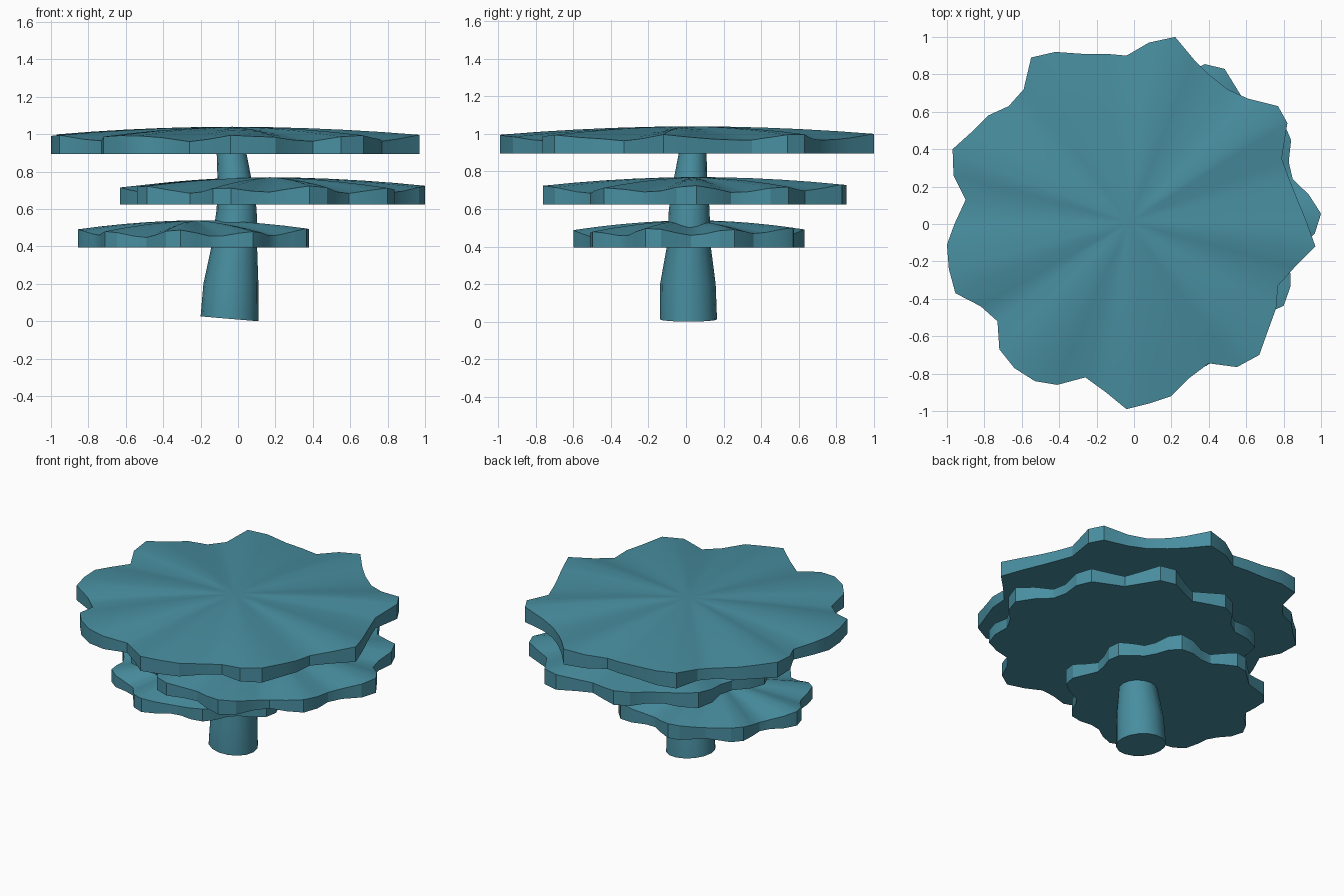
import bpy, bmesh, math

if "Cube" in bpy.data.objects:
    bpy.data.objects.remove(bpy.data.objects["Cube"])

teal = bpy.data.materials.new("teal")
teal.diffuse_color = (0.065, 0.27, 0.35, 1)
teal.use_nodes = True
teal.node_tree.nodes["Principled BSDF"].inputs["Base Color"].default_value = teal.diffuse_color


def finish(bm, name, angle):
    bmesh.ops.recalc_face_normals(bm, faces=bm.faces)
    mesh = bpy.data.meshes.new(name)
    bm.to_mesh(mesh)
    bm.free()
    obj = bpy.data.objects.new(name, mesh)
    bpy.context.collection.objects.link(obj)
    mesh.materials.append(teal)
    bpy.ops.object.select_all(action='DESELECT')
    obj.select_set(True)
    bpy.context.view_layer.objects.active = obj
    bpy.ops.object.shade_smooth_by_angle(angle=math.radians(angle))
    return obj


def bridge(bm, a, b):
    n = len(a)
    for i in range(n):
        bm.faces.new((a[i], a[(i + 1) % n], b[(i + 1) % n], b[i]))


def fit(points, x0, x1, y0, y1):
    """Scale an outline to the given extents."""
    xs, ys = [p[0] for p in points], [p[1] for p in points]
    sx, sy = (x1 - x0) / (max(xs) - min(xs)), (y1 - y0) / (max(ys) - min(ys))
    return [(x0 + (x - min(xs)) * sx, y0 + (y - min(ys)) * sy) for x, y in points]


def wavy(lobes, peak, wobble):
    """Scalloped outline with one lobe pointing at the peak angle."""
    pts = []
    for i in range(48):
        a = math.tau * i / 48
        r = 0.92 + 0.065 * math.cos(lobes * (a - math.radians(peak))) \
            + 0.025 * math.cos(5 * a + wobble)
        pts.append((r * math.cos(a), r * math.sin(a)))
    return pts


def canopy(name, outline, center, bottom):
    """Flat underside, upright wavy rim, low fluted dome on top."""
    cx, cy = center
    radii = [math.hypot(x - cx, y - cy) for x, y in outline]
    dips = [0.25 * (1 - r / max(radii)) for r in radii]
    bm = bmesh.new()
    base = [bm.verts.new((x, y, bottom)) for x, y in outline]
    bm.faces.new(base)
    previous = base
    for t in (1, 0.8, 0.6, 0.4, 0.2):
        ring = [bm.verts.new((cx + (x - cx) * t, cy + (y - cy) * t,
                              bottom + 0.145 - 0.04 * t * t - d * t))
                for (x, y), d in zip(outline, dips)]
        bridge(bm, previous, ring)
        previous = ring
    apex = bm.verts.new((cx, cy, bottom + 0.145))
    for i in range(len(previous)):
        bm.faces.new((previous[i], previous[(i + 1) % len(previous)], apex))
    finish(bm, name, 25)


# Top canopy
top = [(.22, 1), (.08, .97), (-.04, .9), (-.15, .91), (-.28, .91), (-.42, .92),
       (-.55, .89), (-.59, .72), (-.67, .63), (-.78, .58), (-.87, .49), (-.97, .4),
       (-.965, .26), (-.9, .13), (-.96, 0), (-1, -.11), (-.99, -.24), (-.955, -.37),
       (-.82, -.44), (-.73, -.52), (-.72, -.67), (-.64, -.77), (-.53, -.84),
       (-.41, -.86), (-.26, -.82), (-.15, -.9), (-.04, -.99), (.08, -.96), (.2, -.92),
       (.3, -.82), (.4, -.745), (.55, -.765), (.67, -.7), (.72, -.56), (.76, -.45),
       (.77, -.33), (.86, -.23), (.97, -.12), (.92, .02), (.87, .14), (.83, .24),
       (.79, .35), (.82, .54), (.77, .63), (.61, .67), (.5, .72), (.4, .8), (.32, .88)]
canopy("top_canopy", top, (-0.03, 0.01), 0.895)

# Middle and lower canopies
canopy("middle_canopy", fit(wavy(10, -1, 0.6), -0.63, 1.0, -0.76, 0.855),
       (0.17, 0.04), 0.625)
canopy("lower_canopy", fit(wavy(9, 180, 2.0), -0.855, 0.38, -0.6, 0.63),
       (-0.23, 0.01), 0.395)

# Leaning tapered trunk: height, centre x, centre y, radius x, radius y
sections = [(0.0, -0.045, 0.013, 0.155, 0.152), (0.2, -0.038, 0.01, 0.147, 0.148),
            (0.4, -0.02, 0.015, 0.122, 0.117), (0.6, -0.007, 0.017, 0.107, 0.108),
            (0.77, -0.02, 0.025, 0.09, 0.088), (0.93, -0.038, 0.038, 0.077, 0.07)]
bm = bmesh.new()
rings = []
for k, (z, cx, cy, rx, ry) in enumerate(sections):
    ring = []
    for i in range(16):
        a = math.tau * i / 16
        tilt = 0.013 * (1 - math.cos(a)) if k == 0 else 0
        ring.append(bm.verts.new((cx + rx * math.cos(a), cy + ry * math.sin(a), z + tilt)))
    if rings:
        bridge(bm, rings[-1], ring)
    rings.append(ring)
bm.faces.new(rings[0])
bm.faces.new(rings[-1])
finish(bm, "trunk", 40)
